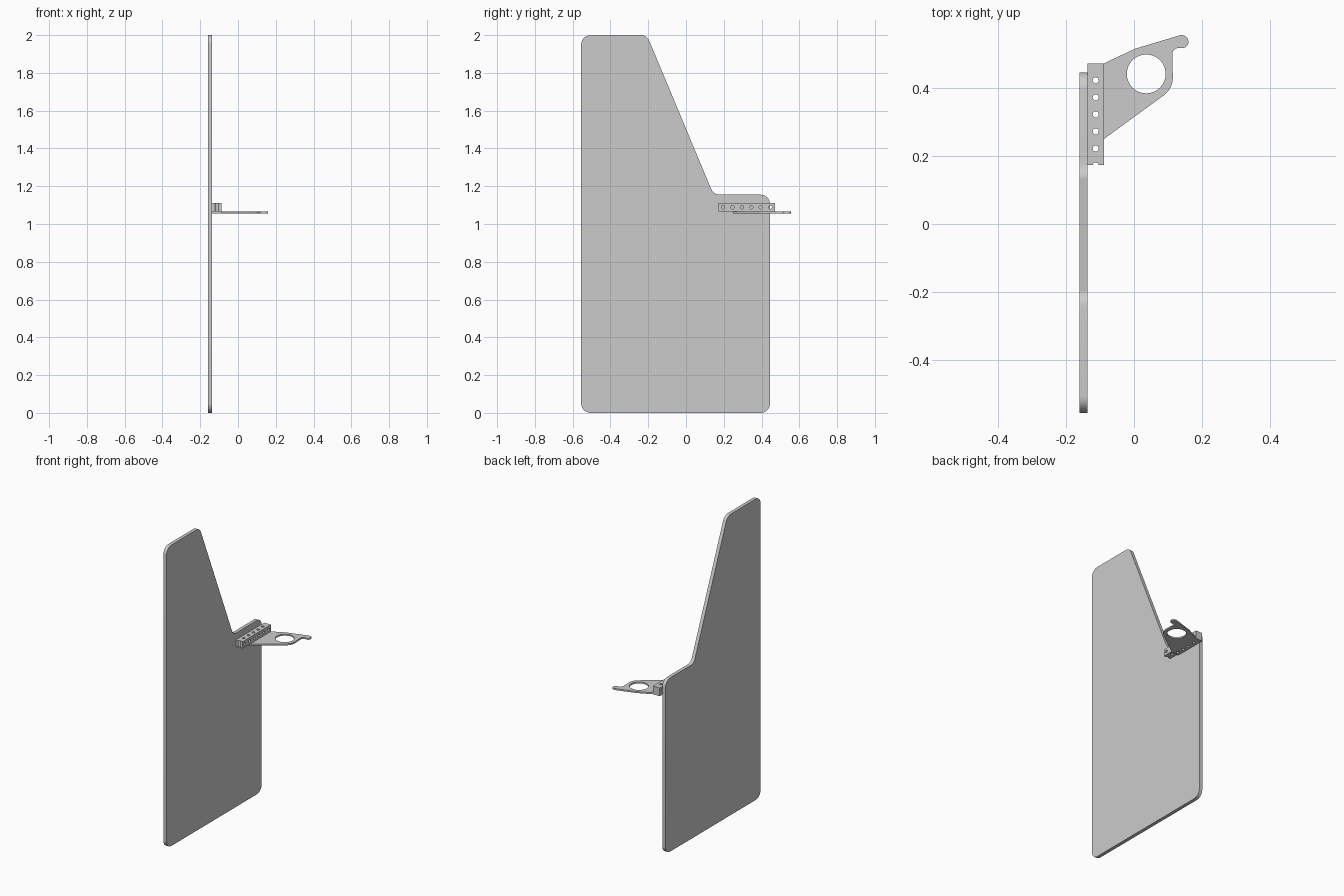
import bpy, bmesh, math
from mathutils import Vector, Matrix

if "Cube" in bpy.data.objects:
    bpy.data.objects.remove(bpy.data.objects["Cube"])


def fillet(corners, steps=10):
    """Round each (a, b, radius) corner of a closed outline."""
    out = []
    for i, (a, b, r) in enumerate(corners):
        p = Vector((a, b))
        if r == 0:
            out.append(p)
            continue
        u = (Vector(corners[i - 1][:2]) - p).normalized()
        v = (Vector(corners[(i + 1) % len(corners)][:2]) - p).normalized()
        half = u.angle(v) / 2
        centre = p + (u + v).normalized() * r / math.sin(half)
        start = p + u * r / math.tan(half) - centre
        end = p + v * r / math.tan(half) - centre
        sweep = start.angle_signed(end)   # clockwise positive
        for k in range(steps + 1):
            out.append(centre + Matrix.Rotation(-sweep * k / steps, 2) @ start)
    return out


def finish(bm, name):
    bmesh.ops.recalc_face_normals(bm, faces=bm.faces)
    mesh = bpy.data.meshes.new(name)
    bm.to_mesh(mesh)
    bm.free()
    obj = bpy.data.objects.new(name, mesh)
    bpy.context.collection.objects.link(obj)
    return obj


def prism(name, corners, axis, lo, hi):
    """Extrude an outline along x (outline is y,z) or z (outline is x,y)."""
    bm = bmesh.new()
    pts = fillet(corners)
    vs = [bm.verts.new((lo, a, b) if axis == 'x' else (a, b, lo)) for a, b in pts]
    face = bm.faces.new(vs)
    ext = bmesh.ops.extrude_face_region(bm, geom=[face])
    move = Vector((hi - lo, 0, 0)) if axis == 'x' else Vector((0, 0, hi - lo))
    bmesh.ops.translate(bm, vec=move,
                        verts=[g for g in ext['geom'] if isinstance(g, bmesh.types.BMVert)])
    return finish(bm, name)


def drill(obj, holes):
    """Cut (centre, radius, axis, sides) round holes through an object."""
    bm = bmesh.new()
    for c, r, axis, sides in holes:
        m = Matrix.Translation(c)
        if axis == 'x':
            m = m @ Matrix.Rotation(math.pi / 2, 4, 'Y')
        bmesh.ops.create_cone(bm, cap_ends=True, segments=sides, radius1=r,
                              radius2=r, depth=0.2, matrix=m)
    cutter = finish(bm, "hole_cutter")
    cutter.hide_render = True
    mod = obj.modifiers.new("holes", 'BOOLEAN')
    mod.operation, mod.solver, mod.object = 'DIFFERENCE', 'EXACT', cutter
    bpy.context.view_layer.objects.active = obj
    bpy.ops.object.modifier_apply(modifier=mod.name)
    bpy.data.objects.remove(cutter)


# Tall side panel
panel = prism("side_panel", [
    (-0.555, 0, 0.05), (0.445, 0, 0.05), (0.445, 1.155, 0.05),
    (0.146, 1.155, 0.05), (-0.207, 2, 0.05), (-0.555, 2, 0.05)],
    'x', -0.16, -0.137)

# Mounting bar with two directions of holes
X, Z = -0.1125, 1.0885
bar = prism("mounting_bar", [
    (-0.137, 0.173, 0), (-0.088, 0.173, 0), (-0.088, 0.472, 0), (-0.137, 0.472, 0)],
    'z', 1.066, 1.111)
down = [((X, 0.172 + 0.05 * i, Z), 0.009, 'z', 20) for i in range(6)]
across = [((X, 0.196 + 0.05 * i, Z), 0.009, 'x', 20) for i in range(6)]
drill(bar, down + across)

# Flat hook plate under the bar, with its large round opening
plate = prism("hook_plate", [
    (-0.137, 0.25, 0), (-0.088, 0.25, 0), (0.115, 0.398, 0.065),
    (0.112, 0.517, 0.018), (0.16, 0.517, 0.018), (0.16, 0.562, 0.02),
    (0.003, 0.515, 0.06), (-0.088, 0.472, 0), (-0.137, 0.472, 0)],
    'z', 1.056, 1.066)
drill(plate, down[2:] + [((0.036, 0.441, 1.06), 0.057, 'z', 64)])

# Smooth the rounded edges only
for obj in (panel, bar, plate):
    bpy.ops.object.select_all(action='DESELECT')
    obj.select_set(True)
    bpy.context.view_layer.objects.active = obj
    bpy.ops.object.shade_smooth_by_angle(angle=math.radians(30))
